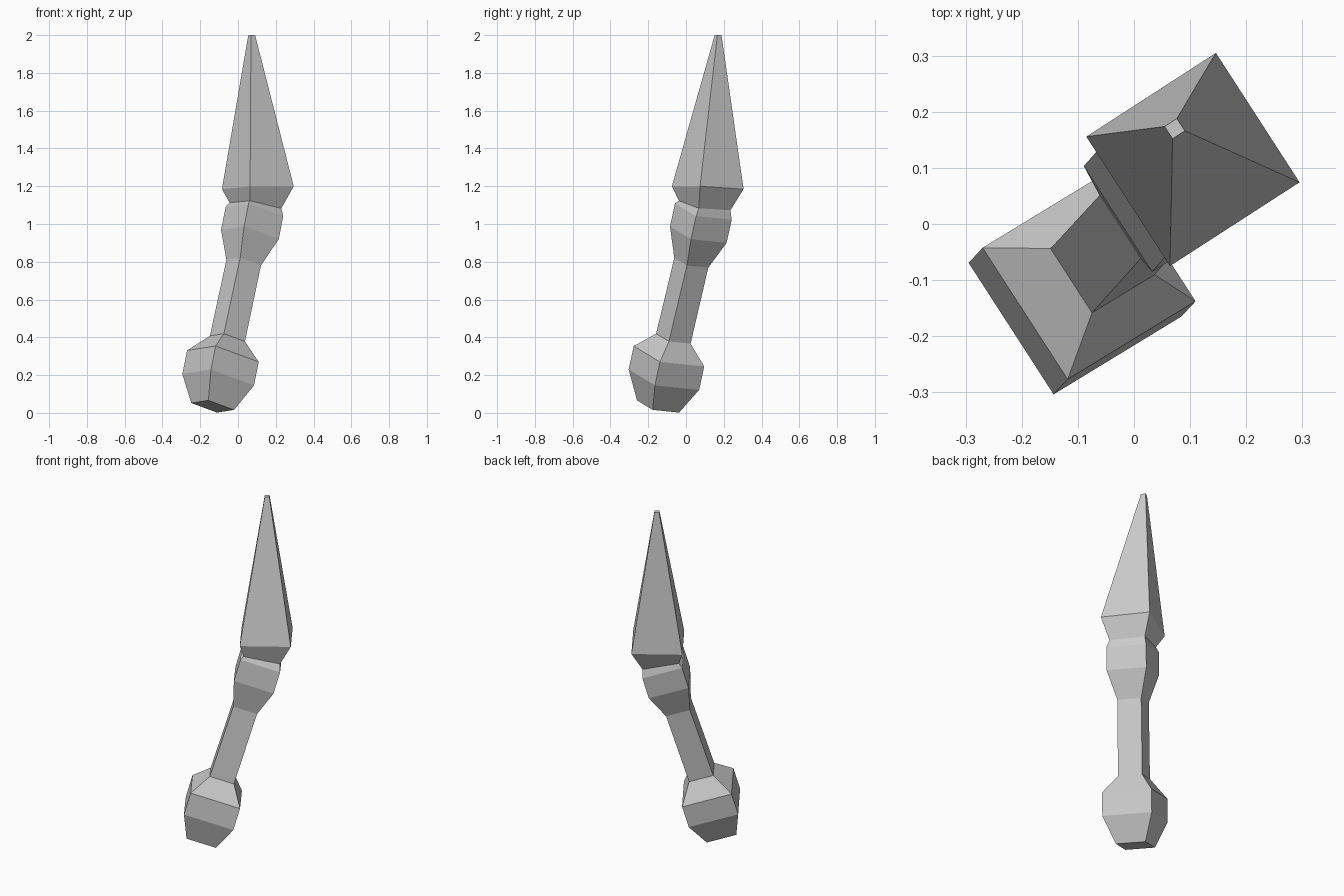
import bpy, bmesh
from mathutils import Vector

if "Cube" in bpy.data.objects:
    bpy.data.objects.remove(bpy.data.objects["Cube"])

YAW = Vector((0.84, 0.543, 0))       # horizontal direction of one square side
SHAFT = Vector((0.21, 0.232, 0.95))  # leaning axis of the handle


def ring(center, side, normal=SHAFT):
    """Square cross-section perpendicular to normal."""
    n = normal.normalized()
    u = (YAW - n * YAW.dot(n)).normalized()
    v = n.cross(u)
    c, h = Vector(center), side / 2
    return [c + (u * a + v * b) * h for a, b in ((-1, -1), (1, -1), (1, 1), (-1, 1))]


def loft(name, rings, cap_bottom=False, cap_top=False):
    """Skin consecutive square rings with flat quads."""
    bm = bmesh.new()
    loops = [[bm.verts.new(p) for p in r] for r in rings]
    for a, b in zip(loops, loops[1:]):
        for i in range(4):
            j = (i + 1) % 4
            bm.faces.new((a[i], a[j], b[j], b[i]))
    if cap_bottom:
        bm.faces.new(loops[0][::-1])
    if cap_top:
        bm.faces.new(loops[-1])
    mesh = bpy.data.meshes.new(name)
    bm.to_mesh(mesh)
    bm.free()
    obj = bpy.data.objects.new(name, mesh)
    bpy.context.collection.objects.link(obj)
    return obj


# Rings shared by neighbouring parts
grip_base = ring((-0.056, -0.067, 0.393), 0.137)
grip_top = ring((0.030, 0.028, 0.795), 0.135)
neck = ring((0.0925, 0.099, 1.098), 0.20, Vector((0.14, 0.15, 0.98)))

# Faceted pommel
loft("pommel", [
    ring((-0.134, -0.148, 0.034), 0.167),
    ring((-0.105, -0.117, 0.176), 0.28),
    ring((-0.080, -0.090, 0.300), 0.28),
    grip_base], cap_bottom=True)

# Straight leaning grip
loft("grip", [grip_base, grip_top])

# Flared collar below the blade
loft("collar", [
    grip_top,
    ring((0.063, 0.065, 0.944), 0.225),
    ring((0.087, 0.092, 1.066), 0.225),
    neck])

# Tapered blade, almost upright
loft("blade", [
    neck,
    ring((0.105, 0.115, 1.192), 0.275, Vector((-0.03, 0.046, 1))),
    ring((0.0725, 0.17, 2.0), 0.026, Vector((0, 0, 1)))], cap_top=True)
